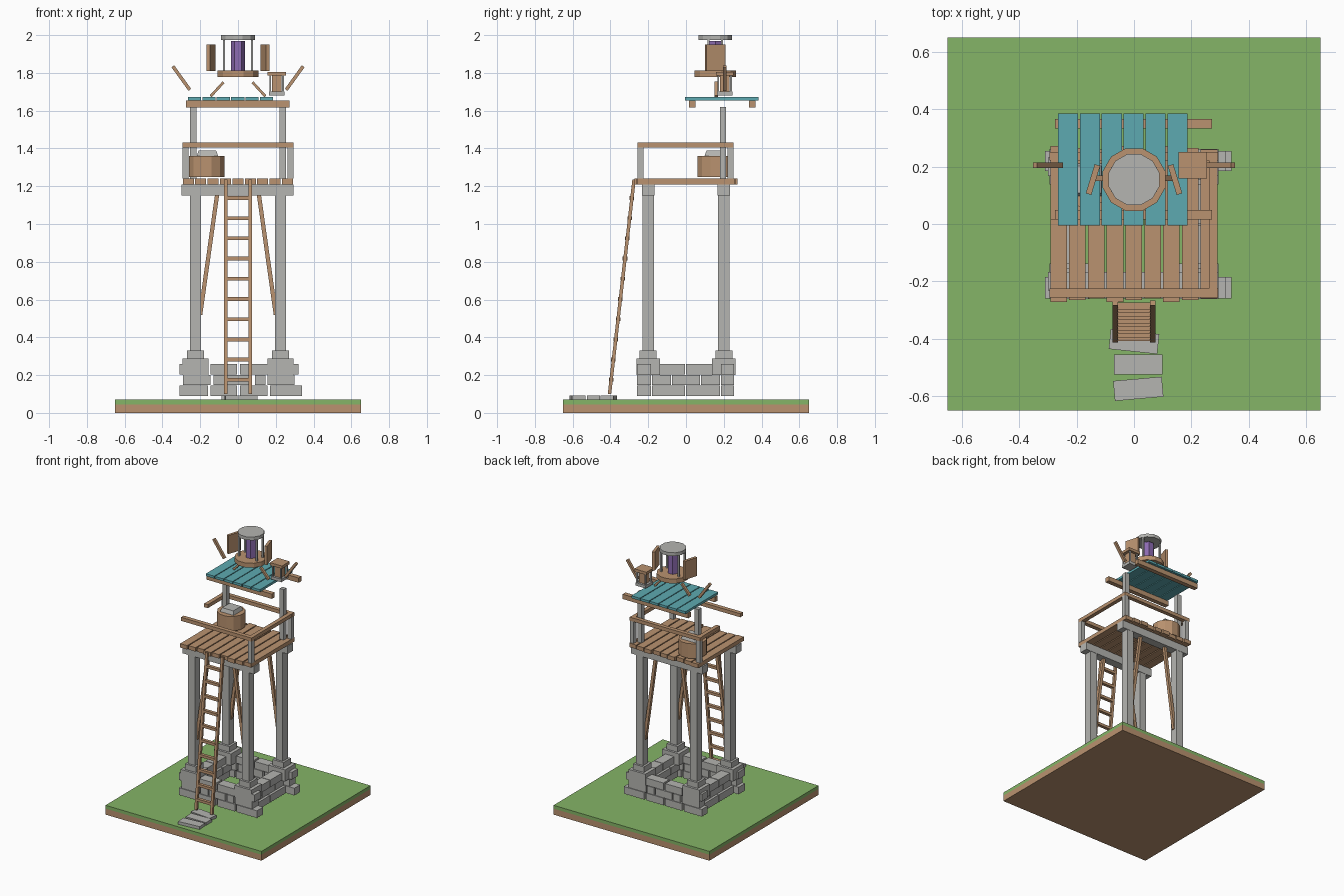
import bpy, bmesh, math
from mathutils import Vector, Matrix

if "Cube" in bpy.data.objects:
    bpy.data.objects.remove(bpy.data.objects["Cube"])


def material(name, rgb):
    m = bpy.data.materials.new(name)
    m.diffuse_color = (*rgb, 1)
    m.use_nodes = True
    m.node_tree.nodes["Principled BSDF"].inputs["Base Color"].default_value = m.diffuse_color
    return m


WOOD = material("wood", (0.49, 0.29, 0.16))
STONE = material("stone", (0.46, 0.46, 0.44))
GRASS = material("grass", (0.235, 0.46, 0.135))
TEAL = material("teal_paint", (0.11, 0.40, 0.44))
PURPLE = material("purple_crystal", (0.27, 0.15, 0.45))


def finish(name, bm, mat):
    me = bpy.data.meshes.new(name)
    bm.to_mesh(me)
    bm.free()
    me.materials.append(mat)
    ob = bpy.data.objects.new(name, me)
    bpy.context.collection.objects.link(ob)
    return ob


def block(name, x, y, z, mat, turn=0):
    """Box from (min, max) ranges, optionally turned about its own z axis."""
    bm = bmesh.new()
    r = (x, y, z)
    mid = Vector([(a + b) / 2 for a, b in r])
    size = [b - a for a, b in r]
    m = Matrix.Translation(mid) @ Matrix.Rotation(math.radians(turn), 4, 'Z') @ Matrix.Diagonal((*size, 1))
    bmesh.ops.create_cube(bm, size=1, matrix=m)
    return finish(name, bm, mat)


def bar(name, a, b, w, d, mat):
    """Straight beam between two points, w wide and d deep."""
    a, b = Vector(a), Vector(b)
    v = b - a
    bm = bmesh.new()
    # local x stays as close as possible to the y axis
    zax = v.normalized()
    xax = (Vector((0, 1, 0)) - zax * zax.y).normalized()
    yax = zax.cross(xax)
    rot = Matrix((xax, yax, zax)).transposed().to_4x4()
    m = Matrix.Translation((a + b) / 2) @ rot @ Matrix.Diagonal((d, w, v.length, 1))
    bmesh.ops.create_cube(bm, size=1, matrix=m)
    return finish(name, bm, mat)


def drum(name, x, y, z, r, sides, mat, r_top=None):
    bm = bmesh.new()
    bmesh.ops.create_cone(bm, cap_ends=True, segments=sides, radius1=r, radius2=r_top or r,
                          depth=z[1] - z[0],
                          matrix=Matrix.Translation((x, y, (z[0] + z[1]) / 2))
                          @ Matrix.Rotation(math.pi / sides, 4, 'Z'))
    return finish(name, bm, mat)


# Ground slab and stepping stones
block("soil", (-.65, .65), (-.65, .65), (0, .045), WOOD)
block("grass", (-.65, .65), (-.65, .65), (.045, .07), GRASS)
for y, x, turn in ((-.41, 0, -6), (-.49, .015, 0), (-.575, .015, 5)):
    block("stepping_stone", (x - .085, x + .085), (y - .035, y + .035), (.07, .092), STONE, turn)

# Stone foundation ring in three courses
courses = (
    (.09, ((-.31, -.16), (-.145, -.005), (.01, .155), (.17, .34))),
    (.147, ((-.29, -.145), (-.13, -.07), (-.06, .075), (.09, .145), (.155, .30))),
    (.204, ((-.31, -.16), (-.145, -.005), (.01, .155), (.165, .32))),
)
for i, (z, bricks) in enumerate(courses):
    zr = (z, z + .054)
    for y in ((-.26, -.185), (.185, .255)):
        for x in bricks:
            block("wall_brick", x, y, zr, STONE)
    for s in (-1, 1):
        c = .255 + (.015 if i != 1 else 0)
        xr = sorted((s * (c - .075), s * c))
        for y in (((-.18, -.005), (.0, .18)) if i != 1 else ((-.18, -.08), (-.075, .075), (.08, .18))):
            block("side_brick", xr, y, zr, STONE)

# Pillars with stepped plinths, cross beams and slanted braces
for sy in (-1, 1):
    y = .2 * sy
    for sx in (-1, 1):
        x = .225 * sx
        block("plinth", (x - .07, x + .07), (y - .062, y + .062), (.2, .288), STONE)
        block("plinth_cap", (x - .045, x + .045), (y - .045, y + .045), (.288, .33), STONE)
        block("pillar", (x - .029, x + .029), (y - .03, y + .03), (.33, 1.205), STONE)
        bar("brace", (.2 * sx, y, .52), (.11 * sx, y, 1.16), .022, .022, WOOD)
    block("cross_beam", (-.3, .295), (y - .032, y + .032), (1.15, 1.208), STONE)

# Platform planks
for i in range(9):
    x = -.263 + i * .0656
    e = .006 * (i % 3)
    block("platform_plank", (x - .029, x + .029), (-.272 + e, .272 - e), (1.21, 1.24), WOOD)

# Railing and its short posts
for x, y in ((.277, -.24), (.277, .235), (-.277, .235)):
    block("rail_post", (x - .016, x + .016), (y - .016, y + .016), (1.24, 1.405), STONE)
RZ = (1.405, 1.432)
block("front_rail", (-.295, .293), (-.257, -.225), RZ, WOOD)
block("back_rail", (-.295, .293), (.222, .252), RZ, WOOD)
block("right_rail", (.262, .292), (-.225, .222), RZ, WOOD)
block("left_rail", (-.292, -.262), (.015, .222), RZ, WOOD)

# Ladder
foot, head = Vector((0, -.405, .1)), Vector((0, -.275, 1.235))
for s in (-1, 1):
    off = Vector((.065 * s, 0, 0))
    bar("ladder_rail", foot + off, head + off, .02, .018, WOOD)
for i in range(10):
    p = foot.lerp(head, (.075 + .107 * i) / 1.135)
    block("ladder_rung", (-.06, .06), (p.y - .012, p.y + .012), (p.z - .01, p.z + .01), WOOD)

# Barrel with a stone weight on top
drum("barrel", -.165, .155, (1.25, 1.36), .098, 12, WOOD)
drum("barrel_lid", -.162, .155, (1.36, 1.388), .08, 4, STONE, .066)

# Roof posts, beams and teal planks
for s in (-1, 1):
    x = .238 * s
    block("roof_post", (x - .017, x + .017), (.18, .213), (1.24, 1.62), STONE)
for y in (.032, .35):
    block("roof_beam", (-.275, .272), (y - .017, y + .017), (1.618, 1.654), WOOD)
for i in range(6):
    x = -.23 + i * .0762
    block("roof_plank", (x - .035, x + .035), (-.005, .385), (1.654, 1.672), TEAL)

# Floating broken struts
for s in (-1, 1):
    bar("outer_strut", (.255 * s, .205, 1.71), (.345 * s, .205, 1.835), .018, .02, WOOD)
    bar("inner_strut", (.145 * s, .16, 1.676), (.077 * s, .16, 1.75), .014, .02, WOOD)

# Beacon: wooden base, crystal, thin posts, stone cap and open shutters
CY = .155
drum("beacon_base", 0, CY, (1.778, 1.812), .113, 12, WOOD)
drum("beacon_crystal", 0, CY, (1.812, 1.968), .038, 6, PURPLE)
drum("beacon_cap", 0, CY, (1.975, 2.0), .092, 12, STONE)
for s in (-1, 1):
    for t in (-1, 1):
        x, y = .074 * s, CY + .036 * t
        block("beacon_post", (x - .006, x + .006), (y - .006, y + .006), (1.812, 1.975), STONE)
    block("shutter", (.143 * s - .01, .143 * s + .01), (CY - .053, CY + .053), (1.81, 1.95), WOOD, 17 * s)

# Small hanging lamp
lx, ly = .205, .205
block("lamp_lid", (lx - .05, lx + .05), (ly - .046, ly + .046), (1.785, 1.806), WOOD)
block("lamp_body", (lx - .026, lx + .026), (ly - .026, ly + .026), (1.702, 1.785), WOOD)
block("lamp_base", (lx - .042, lx + .042), (ly - .042, ly + .042), (1.68, 1.702), STONE)
for s in (-1, 1):
    for t in (-1, 1):
        x, y = lx + .034 * s, ly + .034 * t
        block("lamp_post", (x - .005, x + .005), (y - .005, y + .005), (1.702, 1.785), STONE)
